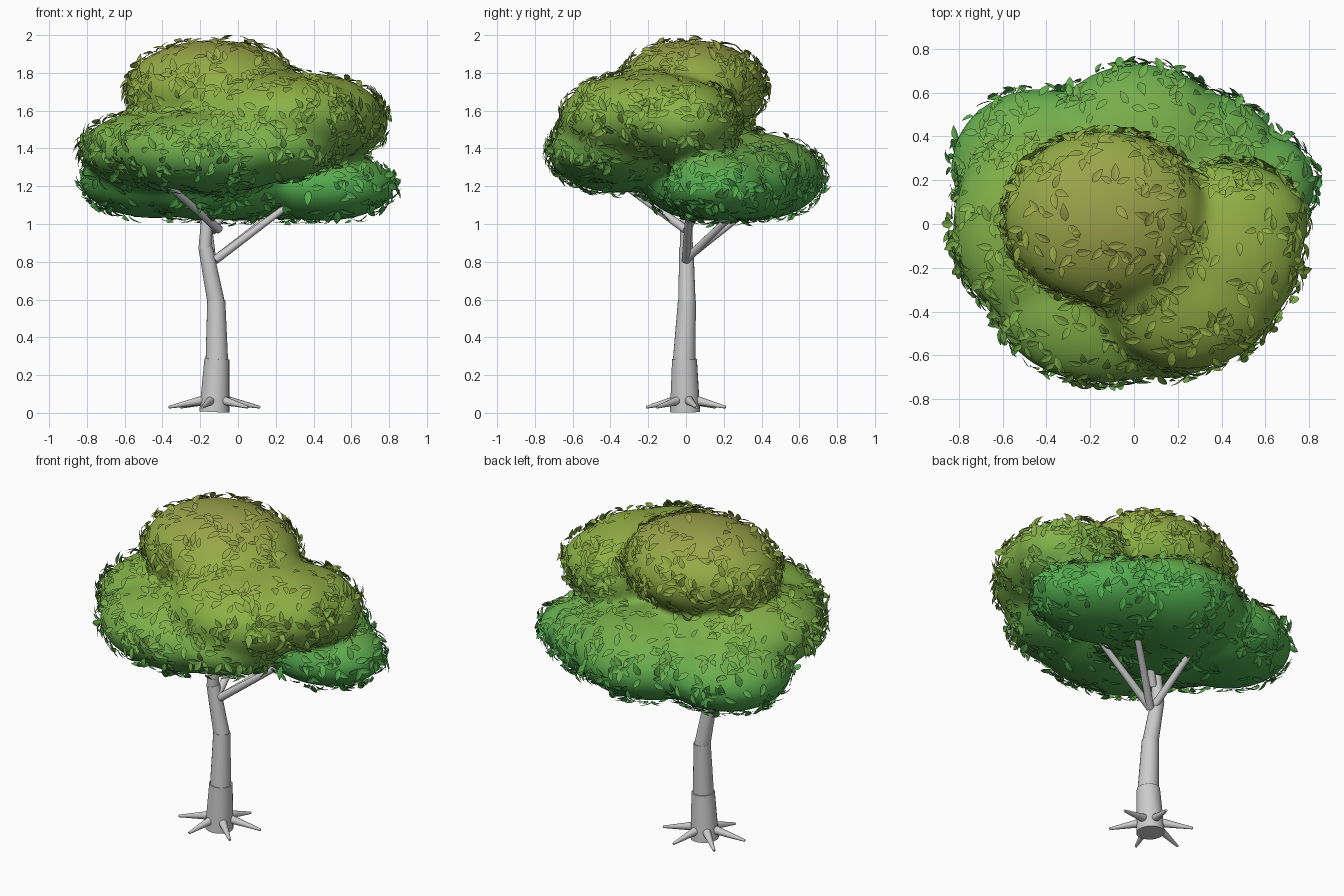
import bpy, bmesh, math, random
from mathutils import Vector, Matrix

if "Cube" in bpy.data.objects:
    bpy.data.objects.remove(bpy.data.objects["Cube"])

random.seed(4)
LEVELS, Z0, Z1 = 40, 1.0, 2.0
RAMP = [(0.0, (.07, .38, .07)), (.22, (.09, .42, .08)), (.42, (.18, .42, .07)),
        (.65, (.26, .45, .06)), (.82, (.30, .41, .06)), (1.0, (.33, .35, .07))]


# Foliage colours, from green at the bottom to olive at the top
def ramp(t):
    for (a, ca), (b, cb) in zip(RAMP, RAMP[1:]):
        if t <= b:
            return Vector(ca).lerp(Vector(cb), (t - a) / (b - a))
    return Vector(RAMP[-1][1])


mats = []
for i in range(LEVELS):
    m = bpy.data.materials.new(f"foliage_{i:02d}")
    m.diffuse_color = (*ramp(i / (LEVELS - 1)), 1)
    m.use_nodes = True
    m.node_tree.nodes["Principled BSDF"].inputs["Base Color"].default_value = m.diffuse_color
    mats.append(m)


def level(z):
    return max(0, min(LEVELS - 1, int((z - Z0) / (Z1 - Z0) * LEVELS)))


def finish(name, bm, colored=False):
    me = bpy.data.meshes.new(name)
    bm.to_mesh(me)
    bm.free()
    if colored:
        for m in mats:
            me.materials.append(m)
    ob = bpy.data.objects.new(name, me)
    bpy.context.collection.objects.link(ob)
    return ob


# Tapered round limb between two points
def limb(bm, a, b, ra, rb, sides=20):
    a, b = Vector(a), Vector(b)
    d = b - a
    rot = d.to_track_quat('Z', 'Y').to_matrix().to_4x4()
    bmesh.ops.create_cone(bm, cap_ends=True, segments=sides, radius1=ra, radius2=rb,
                          depth=d.length, matrix=Matrix.Translation((a + b) / 2) @ rot)


def finish_wood(name, bm):
    for f in bm.faces:
        f.smooth = len(f.verts) == 4
    return finish(name, bm)


# Trunk of stacked, stepped segments
bm = bmesh.new()
limb(bm, (-.125, -.005, .005), (-.112, -.008, .285), .08, .066)
limb(bm, (-.112, -.01, .275), (-.115, .005, .595), .060, .048)
limb(bm, (-.115, .005, .58), (-.172, .002, .875), .046, .038)
limb(bm, (-.175, .002, .865), (-.145, .0, 1.3), .035, .024)
finish_wood("trunk", bm)

# Roots radiating from the base
bm = bmesh.new()
for i in range(6):
    a = math.radians(15 + 60 * i)
    c, s = math.cos(a), math.sin(a) * .87
    limb(bm, (-.125 + .045 * c, .045 * s, .07), (-.125 + .25 * c, .25 * s, .03), .027, .007, 12)
finish_wood("roots", bm)

# Branches reaching into the foliage
bm = bmesh.new()
for a, b in [((-.12, .0, .81), (.32, .36, 1.16)),
             ((-.12, .0, .81), (.32, .02, 1.14)),
             ((-.14, .0, .82), (-.17, .40, 1.13)),
             ((-.10, .0, .97), (-.42, -.39, 1.25)),
             ((-.14, .0, .96), (.03, .13, 1.22))]:
    limb(bm, a, b, .023, .016, 14)
finish_wood("branches", bm)

# Foliage masses: ellipsoids (centre, radii) blended into one canopy
LOBES = [
    # top
    ((-.13, .03, 1.715), (.465, .395, .26)),
    # right
    ((.44, .0, 1.54), (.36, .285, .22)),
    ((.25, -.28, 1.56), (.43, .385, .235)),
    ((.36, -.15, 1.57), (.41, .37, .23)),
    ((.10, -.12, 1.63), (.37, .37, .205)),
    ((.22, -.24, 1.52), (.42, .38, .21)),
    # front
    ((-.38, -.02, 1.39), (.455, .47, .22)),
    ((-.14, -.36, 1.38), (.50, .37, .215)),
    ((.15, -.36, 1.40), (.38, .35, .18)),
    # back
    ((-.44, .26, 1.24), (.40, .36, .21)),
    ((.02, .34, 1.25), (.44, .395, .235)),
    ((.45, .18, 1.20), (.385, .29, .185)),
    ((.27, .31, 1.22), (.40, .30, .20)),
    ((-.12, .12, 1.20), (.44, .34, .185)),
]
bm = bmesh.new()
for c, r in LOBES:
    bmesh.ops.create_uvsphere(bm, u_segments=48, v_segments=28, radius=1,
                              matrix=Matrix.LocRotScale(Vector(c), None, Vector(r)))
canopy = finish("foliage", bm)
rm = canopy.modifiers.new("blend", 'REMESH')
rm.mode, rm.voxel_size = 'VOXEL', .022
sm = canopy.modifiers.new("soften", 'SMOOTH')
sm.factor, sm.iterations = .5, 26
dg = bpy.context.evaluated_depsgraph_get()
me = bpy.data.meshes.new_from_object(canopy.evaluated_get(dg))
canopy.modifiers.clear()
canopy.data = me
me.materials.clear()
for m in mats:
    me.materials.append(m)
for p in me.polygons:
    p.use_smooth = True
    p.material_index = level(p.center.z)


# One pointed oval leaf, slightly folded, growing from p along d
def leaf(bm, p, d, n, size):
    side = d.cross(n).normalized()
    up = side.cross(d).normalized()
    rows = [(.0, .0, .0), (.22, .19, .03), (.48, .23, .04), (.76, .14, .02), (1, .0, -.06)]
    prev = None
    for t, w, h in rows:
        mid = p + d * t * size + up * h * size
        lift = up * size * w * .2
        row = [bm.verts.new(mid)] if w == 0 else [
            bm.verts.new(mid + side * w * size + lift), bm.verts.new(mid),
            bm.verts.new(mid - side * w * size + lift)]
        if prev:
            for k in (0, 1):
                a = prev[k:k + 2] if len(prev) > 1 else prev
                b = row[k:k + 2] if len(row) > 1 else row
                bm.faces.new(a + b[::-1]).material_index = level(p.z)
        prev = row


# Leaf sprigs scattered over the canopy, denser on the flanks
polys = list(me.polygons)
weights = [p.area * (.22 + .78 * (1 - abs(p.normal.z)) ** .8) for p in polys]
area = sum(p.area for p in polys)
bm = bmesh.new()
for p in random.choices(polys, weights, k=int(area * 150)):
    c, n = p.center.copy(), p.normal.copy()
    t = n.orthogonal().normalized()
    t.rotate(Matrix.Rotation(random.uniform(0, math.tau), 3, n))
    for ang in random.choice(((-.8, .7), (-1.2, 0, 1.2), (0, 2.4), (0,))):
        d = t.copy()
        d.rotate(Matrix.Rotation(ang + random.uniform(-.2, .2), 3, n))
        d = (d + n * random.uniform(.05, .38)).normalized()
        leaf(bm, c + n * .003 + d * .012, d, n, random.uniform(.06, .09))
finish("leaves", bm, True)
